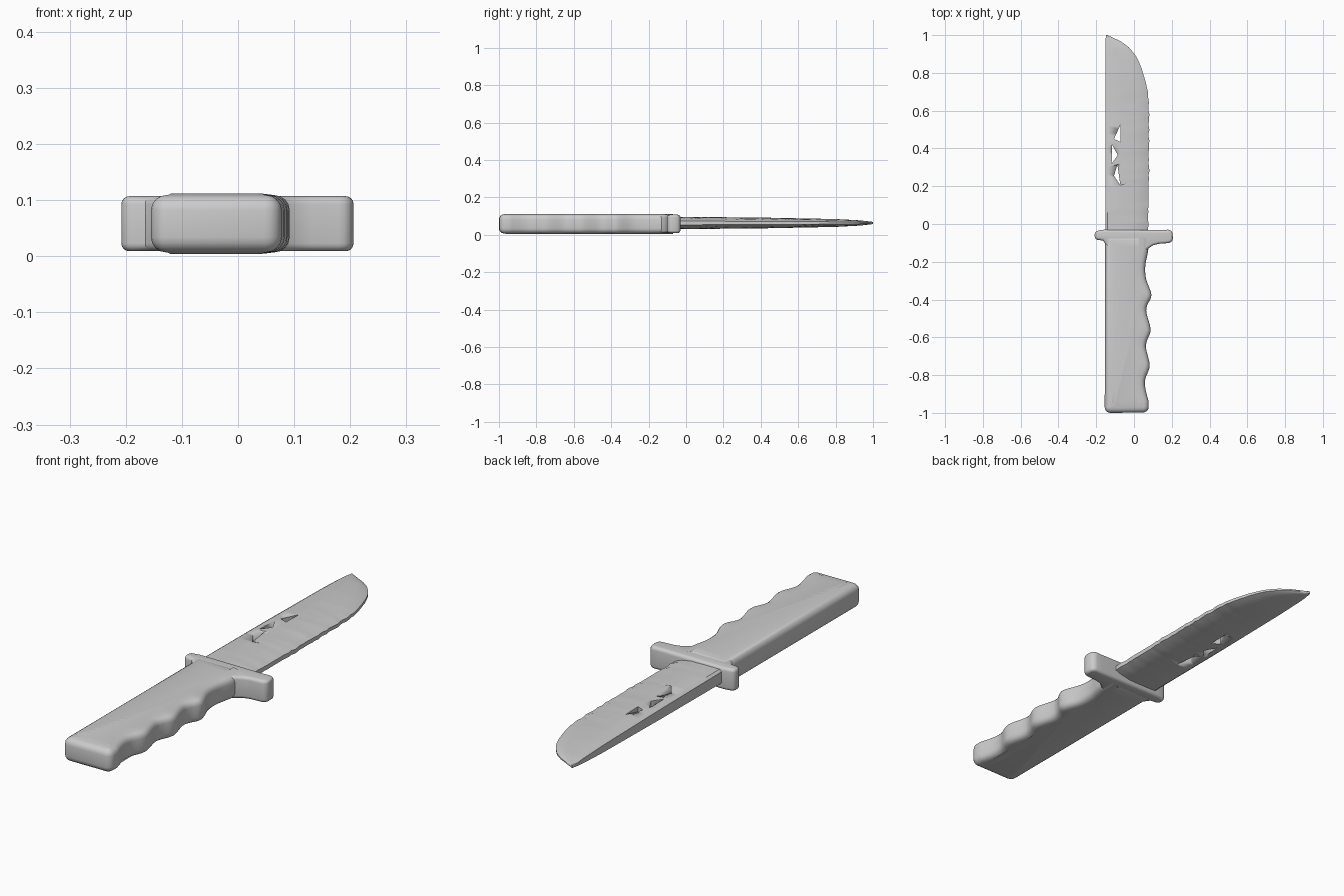
import bpy, bmesh, math, random
from mathutils import Vector

random.seed(4)
cube = bpy.data.objects.get("Cube")
if cube:
    bpy.data.objects.remove(cube, do_unlink=True)

grey = bpy.data.materials.new("plain grey")
grey.use_nodes = True
grey.diffuse_color = (0.6, 0.6, 0.6, 1)
grey.node_tree.nodes["Principled BSDF"].inputs["Base Color"].default_value = (0.6, 0.6, 0.6, 1)


def finish(name, bm, angle=40):
    """Turn a bmesh into a smooth-shaded object."""
    bmesh.ops.recalc_face_normals(bm, faces=bm.faces)
    mesh = bpy.data.meshes.new(name)
    bm.to_mesh(mesh)
    bm.free()
    obj = bpy.data.objects.new(name, mesh)
    bpy.context.collection.objects.link(obj)
    mesh.materials.append(grey)
    bpy.ops.object.select_all(action='DESELECT')
    obj.select_set(True)
    bpy.context.view_layer.objects.active = obj
    bpy.ops.object.shade_smooth_by_angle(angle=math.radians(angle))
    return obj


def loft(rings):
    """Skin closed rings of equal length and cap both ends."""
    bm = bmesh.new()
    rows = [[bm.verts.new(p) for p in ring] for ring in rings]
    n = len(rows[0])
    for a, b in zip(rows, rows[1:]):
        for i in range(n):
            j = (i + 1) % n
            bm.faces.new((a[i], a[j], b[j], b[i]))
    bm.faces.new(rows[0][::-1])
    bm.faces.new(rows[-1])
    return bm


def inset(pts, d):
    """Move a counter-clockwise outline inwards by d."""
    out = []
    for i, p in enumerate(pts):
        a = (p - pts[i - 1]).normalized()
        b = (pts[(i + 1) % len(pts)] - p).normalized()
        na, nb = Vector((-a.y, a.x)), Vector((-b.y, b.x))
        out.append(p + (na + nb) * d / max(1 + na.dot(nb), 0.6))
    return out


def slab(name, pts, z0, z1, r, crown=0.0):
    """Outline with height and rounded upper and lower rims."""
    steps = [math.radians(a) for a in (0, 22.5, 45, 67.5, 90)]
    prof = [(r * (1 - math.cos(a)), r * (1 - math.sin(a))) for a in steps]
    if crown:
        prof.append((r * 1.9, -crown))
    rings = [[(p.x, p.y, z0 + h) for p in inset(pts, d)] for d, h in reversed(prof)]
    rings += [[(p.x, p.y, z1 - h) for p in inset(pts, d)] for d, h in prof]
    return finish(name, loft(rings))


def corner(cx, cy, r, start):
    return [Vector((cx + r * math.cos(math.radians(start + a)),
                    cy + r * math.sin(math.radians(start + a)))) for a in (0, 22.5, 45, 67.5, 90)]


def smooth(pts, n=5):
    """Catmull-Rom through the points."""
    p = [Vector(q) for q in pts]
    p = [p[0]] + p + [p[-1]]
    out = []
    for a, b, c, d in zip(p, p[1:], p[2:], p[3:]):
        for k in range(n):
            t = k / n
            out.append(0.5 * (2 * b + (c - a) * t + (2 * a - 5 * b + 4 * c - d) * t * t
                              + (3 * b - a - 3 * c + d) * t ** 3))
    return out + [p[-1]]


def lerp_table(table, x):
    for (x0, v0), (x1, v1) in zip(table, table[1:]):
        if x <= x1:
            return v0 + (v1 - v0) * (x - x0) / (x1 - x0)
    return table[-1][1]


# Handle with finger grooves along the +x side
grip = smooth([(0.078, -0.94), (0.06, -0.87), (0.06, -0.82), (0.083, -0.75), (0.064, -0.66),
               (0.068, -0.62), (0.088, -0.56), (0.066, -0.47), (0.07, -0.43), (0.092, -0.375),
               (0.064, -0.29), (0.06, -0.22), (0.075, -0.14), (0.078, -0.06)])
outline = (corner(-0.125, -0.97, 0.03, 180) + corner(0.048, -0.968, 0.03, 270)
           + grip + [Vector((-0.153, -0.06))])
slab("handle", outline, 0.007, 0.109, 0.027, crown=0.003)

# Cross guard, its +x arm longer and flared into the handle
guard = (corner(-0.188, -0.065, 0.02, 180)
         + [Vector(p) for p in ((-0.165, -0.087), (-0.152, -0.105), (-0.14, -0.125), (0.06, -0.145),
                                (0.078, -0.128), (0.1, -0.113), (0.13, -0.105))]
         + corner(0.18, -0.075, 0.026, 270)
         + corner(0.18, -0.056, 0.026, 0)[1:]
         + [Vector((0.15, -0.032)), Vector((-0.16, -0.03))]
         + corner(-0.188, -0.055, 0.02, 90))
slab("guard", guard, 0.009, 0.107, 0.014)

# Blade: flat thick spine, ground and slightly chipped cutting side, clipped tip
edge = [(-0.06, 0.074), (0.3, 0.08), (0.61, 0.079), (0.725, 0.069), (0.82, 0.042), (0.87, 0.022),
        (0.905, 0.0), (0.94, -0.032), (0.97, -0.075), (0.99, -0.12), (1.0, -0.143)]
half = [(-0.06, 0.033), (0.4, 0.029), (0.8, 0.021), (0.93, 0.014), (1.0, 0.006)]
section = [(0, 0.75), (0.05, 1), (0.35, 1), (0.66, 0.97), (0.87, 0.72), (1, 0.3)]
rings = []
ys = [-0.06 + 0.02 * i for i in range(49)] + [0.92, 0.935, 0.95, 0.965, 0.98, 0.99, 1.0]
for y in ys:
    rough = 0.003 if y < 0.72 else 0.0006
    e = lerp_table(edge, y) + random.uniform(-rough, rough)
    t = lerp_table(half, y)
    spine = -0.152 + 0.005 * max(0, (y - 0.97) / 0.03)
    row = [[], []]
    for u, f in section:
        for side, sign in enumerate((1, -1)):
            chip = random.uniform(-rough, 0.3 * rough) if 0.6 < u < 1 else 0
            row[side].append((spine + (e - spine) * u, y, 0.063 + sign * (t * f + chip)))
    rings.append(row[0] + row[1][::-1])
blade = finish("blade", loft(rings), 35)

# Three small triangular windows cut through the blade
windows = [((-0.072, 0.525), (-0.106, 0.45), (-0.072, 0.435)),
           ((-0.116, 0.42), (-0.118, 0.32), (-0.086, 0.365)),
           ((-0.088, 0.315), (-0.106, 0.255), (-0.072, 0.205))]
for tri in windows:
    cutter = finish("window_cutter", loft([[(x, y, z) for x, y in tri] for z in (-0.05, 0.2)]))
    cutter.hide_render = True
    mod = blade.modifiers.new("window", 'BOOLEAN')
    mod.operation, mod.solver, mod.object = 'DIFFERENCE', 'EXACT', cutter
    bpy.context.view_layer.objects.active = blade
    bpy.ops.object.modifier_apply(modifier=mod.name)
    bpy.data.objects.remove(cutter, do_unlink=True)
